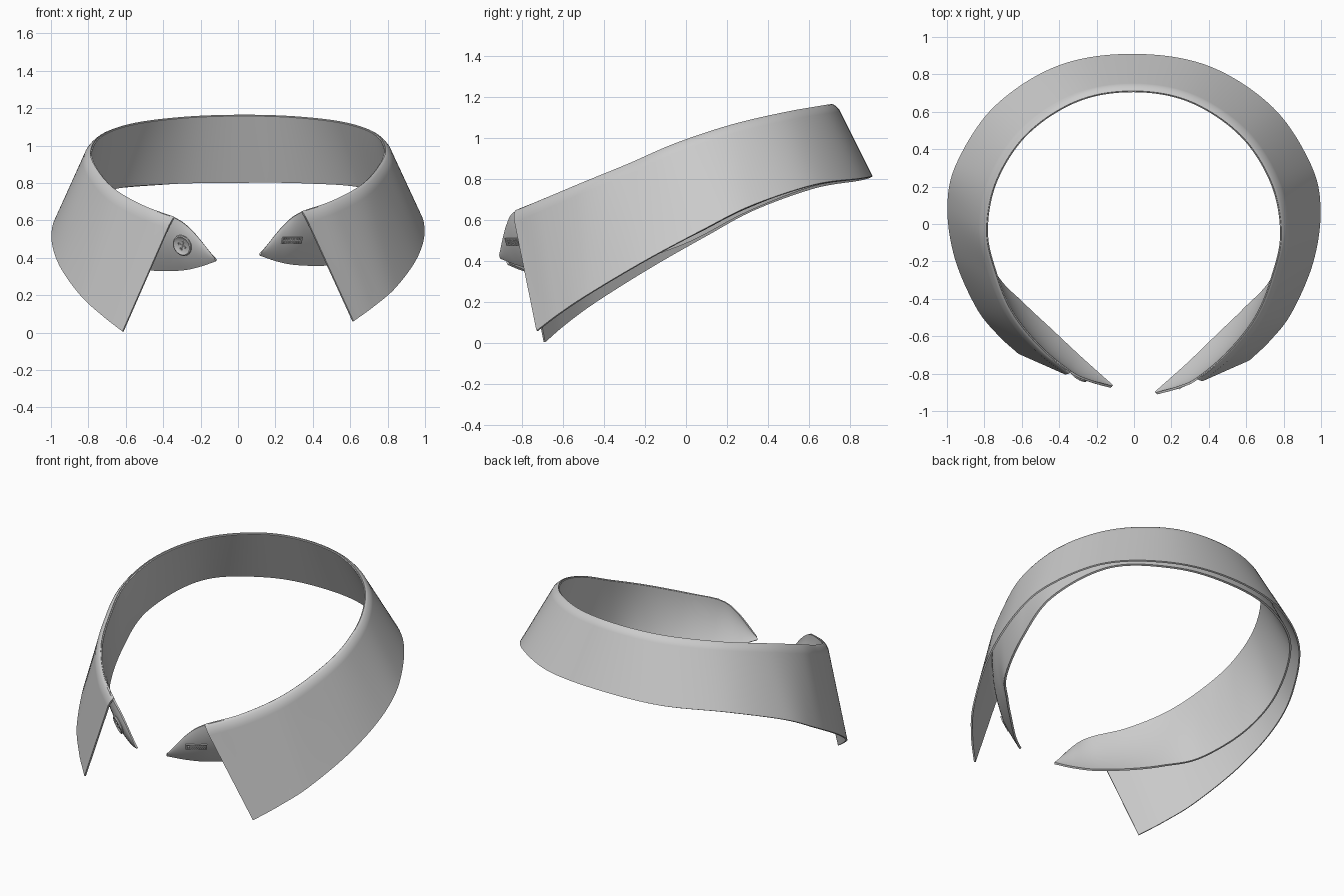
import bpy, bmesh, math
from mathutils import Vector, Matrix

if "Cube" in bpy.data.objects:
    bpy.data.objects.remove(bpy.data.objects["Cube"])

# Control curves of the right half, from centre back to centre front
FOLD = [(0, .71, 1.16), (.3, .655, 1.152), (.57, .475, 1.12), (.735, .22, 1.06), (.787, -.05, .97),
        (.74, -.28, .87), (.65, -.5, .78), (.5, -.69, .70), (.34, -.825, .645)]
LEAF_EDGE = [(0, .905, .81), (.4, .84, .80), (.74, .62, .77), (.94, .32, .67), (.993, .08, .55),
             (.955, -.2, .40), (.84, -.47, .24), (.725, -.62, .14), (.615, -.725, .06)]
STAND_TOP = FOLD + [(.245, -.87, .575), (.125, -.905, .43)]
STAND_EDGE = [(0, .86, .803), (.36, .80, .80), (.69, .60, .77), (.86, .28, .65), (.85, 0, .51),
              (.74, -.29, .41), (.59, -.455, .375), (.45, -.59, .36), (.3, -.735, .365),
              (.2, -.825, .385), (.115, -.90, .415)]
STEPS = 10


def both_sides(pts, drop):
    """Mirror a half curve; the left front hangs slightly lower and further back."""
    left = []
    for i, (x, y, z) in enumerate(pts[1:], 1):
        k = min(i / 8, 1)
        left.append(Vector((-x, y + .035 * k, z - drop * k)))
    return left[::-1] + [Vector(p) for p in pts]


def spline(pts):
    """Catmull-Rom curve through the points."""
    p = [2 * pts[0] - pts[1]] + pts + [2 * pts[-1] - pts[-2]]
    out = []
    for i in range(1, len(p) - 2):
        a, b, c, d = p[i - 1:i + 3]
        for s in range(STEPS):
            t = s / STEPS
            out.append(.5 * (2 * b + (c - a) * t + (2 * a - 5 * b + 4 * c - d) * t * t
                             + (3 * b - a - 3 * c + d) * t ** 3))
    return out + [pts[-1]]


def activate(ob):
    bpy.ops.object.select_all(action='DESELECT')
    ob.select_set(True)
    bpy.context.view_layer.objects.active = ob


def make(name, verts, faces):
    me = bpy.data.meshes.new(name)
    me.from_pydata(verts, [], faces)
    ob = bpy.data.objects.new(name, me)
    bpy.context.collection.objects.link(ob)
    return ob


def loft(name, top, bottom, rows, puff):
    """Cloth sheet between two curves; puff gives the outward swell."""
    n, m, verts = len(top), len(rows), []
    for j, (a, b) in enumerate(zip(top, bottom)):
        out = Vector((a.x, a.y, 0)).normalized()
        i = abs(j - (n - 1) / 2) / STEPS
        verts += [a.lerp(b, v) + out * puff(v, i, (a - b).length) for v in rows]
    faces = [(j * m + r, j * m + r + 1, (j + 1) * m + r + 1, (j + 1) * m + r)
             for j in range(n - 1) for r in range(m - 1)]
    return make(name, verts, faces)


def finish(ob, thickness=0):
    activate(ob)
    if thickness:
        mod = ob.modifiers.new("thickness", 'SOLIDIFY')
        mod.thickness, mod.offset = thickness, 0
        bpy.ops.object.modifier_apply(modifier=mod.name)
    bpy.ops.object.shade_smooth_by_angle(angle=math.radians(40))


def surface_frame(ob, x, z):
    """Matrix on the front of a sheet, local z facing outwards."""
    v = min((v for v in ob.data.vertices if v.co.y < 0),
            key=lambda v: (v.co.x - x) ** 2 + (v.co.z - z) ** 2)
    nz = v.normal.copy()
    if nz.y > 0:
        nz.negate()
    nx = Vector((0, 0, 1)).cross(nz).normalized()
    ny = nz.cross(nx)
    rot = Matrix((nx, ny, nz)).transposed().to_4x4()
    return Matrix.Translation(Vector((x, v.co.y, z)) + nz * .006) @ rot


def boxes(name, items, frame):
    """Thread strands: (x, y, z, length, width, height, angle)."""
    bm = bmesh.new()
    for x, y, z, l, w, h, ang in items:
        mat = (Matrix.Translation((x, y, z)) @ Matrix.Rotation(ang, 4, 'Z')
               @ Matrix.Diagonal((l, w, h, 1)))
        bmesh.ops.create_cube(bm, size=1, matrix=mat)
    ob = make(name, [], [])
    bm.to_mesh(ob.data)
    bm.free()
    ob.matrix_world = frame
    return ob


# Inner stand band with rounded front tabs
stand = loft("collar_stand", spline(both_sides(STAND_TOP, .03)), spline(both_sides(STAND_EDGE, .03)),
             [r / 14 for r in range(15)],
             lambda v, i, d: .36 * d * v * (1 - v) * max(0, min(1, (i - 4) / 4)))
button_frame = surface_frame(stand, -.29, .47)
hole_frame = surface_frame(stand, .285, .495)
finish(stand, .012)

# Outer turned-down leaf with pointed tips and rolled fold
leaf = loft("collar_leaf", spline(both_sides(FOLD, .03)), spline(both_sides(LEAF_EDGE, .055)),
            [0, .006, .02, .04, .07] + [.1 + .09 * r for r in range(11)],
            lambda v, i, d: .02 * math.sqrt(min(v / .07, 1)) * (1 - v))
finish(leaf, .01)

# Round button: turned profile with raised rim
PROFILE = [(.054, 0), (.058, .006), (.057, .013), (.051, .016), (.044, .013), (.038, .009), (.001, .008)]
SEG = 40
verts = [(r * math.cos(2 * math.pi * s / SEG), r * math.sin(2 * math.pi * s / SEG), z)
         for s in range(SEG) for r, z in PROFILE]
m = len(PROFILE)
faces = [(s * m + i, (s + 1) % SEG * m + i, (s + 1) % SEG * m + i + 1, s * m + i + 1)
         for s in range(SEG) for i in range(m - 1)]
faces += [[s * m for s in reversed(range(SEG))], [s * m + m - 1 for s in range(SEG)]]
button = make("button", verts, faces)

# Four thread holes cut through the button
bm = bmesh.new()
for q in range(4):
    a = math.radians(60 + 90 * q)
    bmesh.ops.create_cone(bm, cap_ends=True, segments=16, radius1=.008, radius2=.008, depth=.1,
                          matrix=Matrix.Translation((.02 * math.cos(a), .02 * math.sin(a), 0)))
cutter = make("button_hole_cutter", [], [])
bm.to_mesh(cutter.data)
bm.free()
cut = button.modifiers.new("holes", 'BOOLEAN')
cut.object, cut.solver = cutter, 'EXACT'
activate(button)
bpy.ops.object.modifier_apply(modifier=cut.name)
bpy.data.objects.remove(cutter)
button.matrix_world = button_frame
finish(button)

# Crossed thread holding the button
boxes("button_thread", [(0, 0, .010, .046, .007, .006, math.radians(a)) for a in (60, 150)], button_frame)

# Buttonhole: stitched border around a slit
stitches = [(-.054 + .012 * i, s * .011, .001, .004, .013, .007, .2) for i in range(10) for s in (-1, 1)]
stitches += [(0, s * .017, .001, .122, .004, .007, 0) for s in (-1, 1)]
stitches += [(s * .061, 0, .001, .005, .036, .008, 0) for s in (-1, 1)]
stitches += [(0, 0, 0, .112, .003, .005, 0)]
boxes("buttonhole_stitching", stitches, hole_frame)
